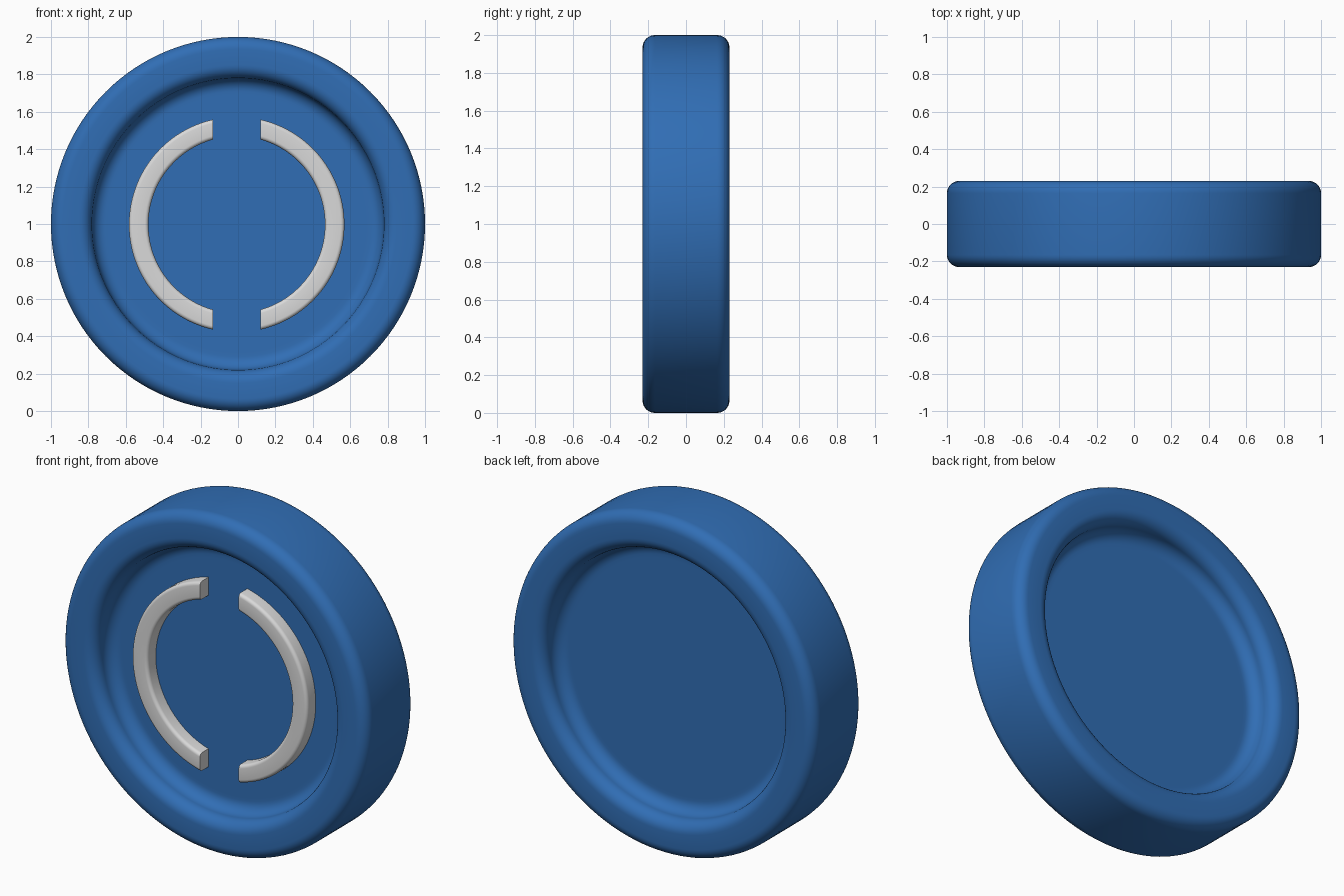
import bpy
import bmesh
from math import cos, sin, radians, tau
from mathutils import Matrix, Vector

SEGMENTS = 128

default = bpy.data.objects.get("Cube")
if default:
    bpy.data.objects.remove(default, do_unlink=True)


def make_material(name, rgb):
    mat = bpy.data.materials.new(name)
    mat.use_nodes = True
    mat.diffuse_color = (*rgb, 1)
    mat.node_tree.nodes["Principled BSDF"].inputs["Base Color"].default_value = (*rgb, 1)
    return mat


def arc(radius, depth, size, start, end, steps=8):
    """Rounded corner in (radius, y) space, angles in degrees."""
    angles = [radians(start + (end - start) * i / steps) for i in range(steps + 1)]
    return [(radius + size * cos(a), depth + size * sin(a)) for a in angles]


def lathe(profile, closed):
    """Revolve a (radius, y) profile around the y axis."""
    bm = bmesh.new()
    verts = [bm.verts.new((r, y, 0)) for r, y in profile]
    pairs = list(zip(verts, verts[1:]))
    if closed:
        pairs.append((verts[-1], verts[0]))
    edges = [bm.edges.new(p) for p in pairs]
    bmesh.ops.spin(bm, geom=verts + edges, cent=(0, 0, 0), axis=(0, 1, 0),
                   angle=tau, steps=SEGMENTS, use_merge=True)
    bmesh.ops.remove_doubles(bm, verts=bm.verts, dist=0.0001)
    bmesh.ops.recalc_face_normals(bm, faces=bm.faces)
    return bm


def finish(bm, name, mat, location):
    mesh = bpy.data.meshes.new(name)
    bm.to_mesh(mesh)
    bm.free()
    mesh.materials.append(mat)
    obj = bpy.data.objects.new(name, mesh)
    obj.location = location
    bpy.context.collection.objects.link(obj)
    bpy.ops.object.select_all(action="DESELECT")
    obj.select_set(True)
    bpy.context.view_layer.objects.active = obj
    bpy.ops.object.shade_smooth_by_angle(angle=radians(35))
    return obj


blue = make_material("blue plastic", (0.03, 0.155, 0.46))
grey = make_material("light grey", (0.7, 0.7, 0.7))

# Disc: recessed floor, concave fillet, rounded inner lip, rounded outer edge
half, floor, lip = 0.23, 0.085, 0.78
half_profile = [(0, floor), (0.69, floor)]
half_profile += arc(lip - 0.07, floor + 0.07, 0.07, -90, 0)
half_profile += arc(lip + 0.07, half - 0.07, 0.07, 180, 90)
half_profile += arc(1 - 0.065, half - 0.065, 0.065, 90, 0)
back_profile = [(r, -y) for r, y in reversed(half_profile)]
finish(lathe(half_profile + back_profile, False), "disc", blue, (0, 0, 1))

# Emblem arcs: a raised ring on the front, split by a vertical gap
inner, outer, front, soft = 0.472, 0.576, -0.165, 0.02
ring_profile = [(inner, -0.06)]
ring_profile += arc(inner + soft, front + soft, soft, 180, 270, 5)
ring_profile += arc(outer - soft, front + soft, soft, 270, 360, 5)
ring_profile += [(outer, -0.06)]

for name, side in (("left_arc", 1), ("right_arc", -1)):
    bm = lathe(ring_profile, True)
    cut = bmesh.ops.bisect_plane(
        bm, geom=bm.verts[:] + bm.edges[:] + bm.faces[:], dist=0.00001,
        plane_co=(side * 0.127, 0, 0), plane_no=(side, 0, 0), clear_inner=True)
    rim = [e for e in cut["geom_cut"] if isinstance(e, bmesh.types.BMEdge)]
    bmesh.ops.holes_fill(bm, edges=rim, sides=0)
    bmesh.ops.recalc_face_normals(bm, faces=bm.faces)
    finish(bm, name, grey, (-0.007, 0, 0.997))
